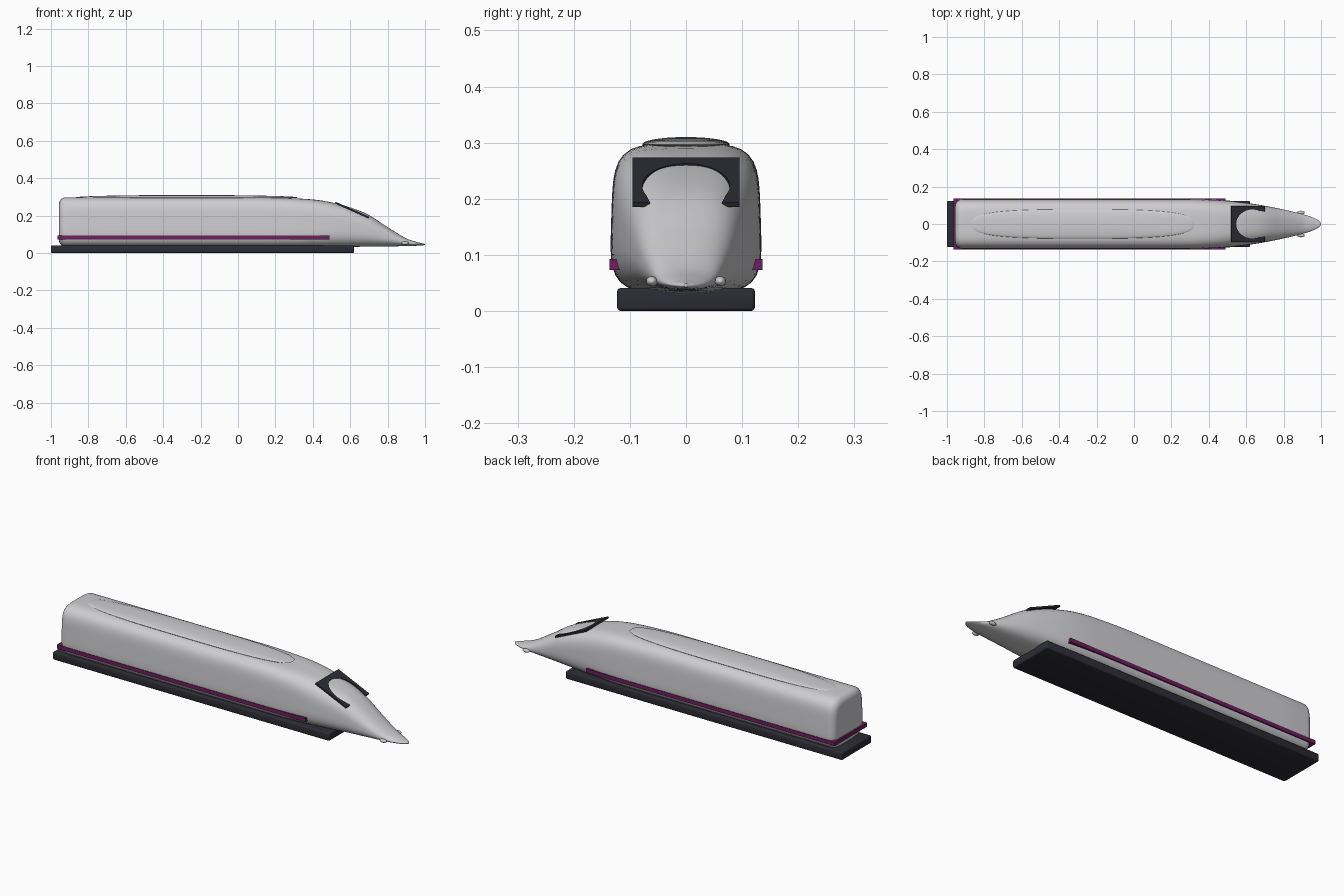
import bpy, bmesh, math

cube = bpy.data.objects.get("Cube")
if cube:
    bpy.data.objects.remove(cube, do_unlink=True)


def material(name, rgb):
    m = bpy.data.materials.new(name)
    m.use_nodes = True
    m.diffuse_color = (*rgb, 1)
    m.node_tree.nodes["Principled BSDF"].inputs["Base Color"].default_value = (*rgb, 1)
    return m


silver = material("silver paint", (0.62, 0.62, 0.64))
charcoal = material("charcoal", (0.025, 0.025, 0.035))
purple = material("purple trim", (0.15, 0.013, 0.11))


def finish(name, bm, mat, smooth=True):
    bmesh.ops.recalc_face_normals(bm, faces=bm.faces[:])
    mesh = bpy.data.meshes.new(name)
    bm.to_mesh(mesh)
    bm.free()
    mesh.materials.append(mat)
    obj = bpy.data.objects.new(name, mesh)
    bpy.context.collection.objects.link(obj)
    if smooth:
        bpy.ops.object.select_all(action='DESELECT')
        obj.select_set(True)
        bpy.context.view_layer.objects.active = obj
        bpy.ops.object.shade_smooth_by_angle(angle=math.radians(40))
    return obj


def box(name, lo, hi, mat, bevel=0):
    bm = bmesh.new()
    bmesh.ops.create_cube(bm, size=1)
    for v in bm.verts:
        v.co = [a + (b - a) * (c + 0.5) for a, b, c in zip(lo, hi, v.co)]
    if bevel:
        bmesh.ops.bevel(bm, geom=bm.edges[:], offset=bevel, segments=3,
                        profile=0.5, affect='EDGES')
    return finish(name, bm, mat, bool(bevel))


# Body: x, half width, bottom, top, squareness of the cross-section
keys = [(-.92, .133, .032, .298, 4.5), (.1, .133, .032, .298, 4.5),
        (.3, .133, .032, .292, 4.3), (.42, .13, .032, .284, 3.8),
        (.52, .123, .032, .266, 3.3), (.62, .11, .033, .237, 3),
        (.7, .097, .034, .203, 2.8), (.8, .077, .035, .138, 2.5),
        (.9, .053, .037, .078, 2.2), (.96, .033, .039, .058, 2),
        (.99, .016, .041, .051, 2), (1, .004, .043, .049, 2)]


def slope(i, j):
    a, b = keys[max(i - 1, 0)], keys[min(i + 1, len(keys) - 1)]
    return (b[j] - a[j]) / (b[0] - a[0])


def blend(i, t, j):
    """Smooth curve through the key sections."""
    a, b = keys[i], keys[i + 1]
    w = b[0] - a[0]
    if i == 0:
        return a[j] + (b[j] - a[j]) * t
    s = t * t * (3 - 2 * t)
    return (a[j] + (b[j] - a[j]) * s + w * slope(i, j) * t * (1 - t) ** 2
            - w * slope(i + 1, j) * t * t * (1 - t))


# Rounded tail first, then the lofted hull and nose
sections = []
radius = 0.037
for k in range(7):
    a = math.pi / 2 * (1 - k / 7)
    inset = radius * (1 - math.cos(a))
    x, w, lo, hi, n = keys[0]
    sections.append((x - radius * math.sin(a), w - inset, lo + inset, hi - inset, n))
STEPS = 6
for i in range(len(keys) - 1):
    for k in range(STEPS):
        t = k / STEPS
        x = keys[i][0] + (keys[i + 1][0] - keys[i][0]) * t
        sections.append((x, *[blend(i, t, j) for j in range(1, 5)]))
sections.append(keys[-1])

bm = bmesh.new()
SIDES = 64
rings = []
for x, w, lo, hi, n in sections:
    ring = []
    for k in range(SIDES):
        a = math.tau * k / SIDES
        c, s = math.cos(a), math.sin(a)
        r = (abs(c) ** n + abs(s) ** n) ** (-1 / n)
        y = w * c * r * (1 - 0.03 * s * r)
        ring.append(bm.verts.new((x, y, (lo + hi) / 2 + (hi - lo) / 2 * s * r)))
    rings.append(ring)
for p, q in zip(rings, rings[1:]):
    for k in range(SIDES):
        m = (k + 1) % SIDES
        bm.faces.new((p[k], p[m], q[m], q[k]))
bm.faces.new(rings[0])
bm.faces.new(rings[-1])
finish("body", bm, silver)

# Low domed roof fairing with a long rounded outline
bm = bmesh.new()
bmesh.ops.create_uvsphere(bm, u_segments=64, v_segments=24, radius=1)
for v in bm.verts:
    flat = math.hypot(v.co.x, v.co.y)
    if flat > 1e-6:
        c, s = abs(v.co.x) / flat, abs(v.co.y) / flat
        r = (c ** 3 + s ** 3) ** (-1 / 3)
    else:
        r = 1
    v.co = (-0.275 + 0.595 * r * v.co.x, 0.078 * r * v.co.y, 0.297 + 0.013 * v.co.z)
finish("roof_fairing", bm, silver)

# Underframe and the trim band that wraps sides and tail
box("underframe", (-1, -0.123, 0), (0.62, 0.123, 0.041), charcoal, 0.007)
box("trim_band", (-0.966, -0.136, 0.073), (0.49, 0.136, 0.093), purple)

# Dark windscreen surround: sloping plate with an arched opening to the front
length = 0.197
outline = [(length, -0.095), (0, -0.095), (0, 0.095), (length, 0.095), (length, 0.064)]
for k in range(25):
    a = math.radians(115 - 230 * k / 24)
    outline.append((0.125 - 0.098 * math.cos(a), 0.078 * math.sin(a)))
outline.append((length, -0.064))
bm = bmesh.new()
face = bm.faces.new([bm.verts.new((u, v, -0.005)) for u, v in outline])
grown = bmesh.ops.extrude_face_region(bm, geom=[face])["geom"]
for g in grown:
    if isinstance(g, bmesh.types.BMVert):
        g.co.z += 0.009
surround = finish("windscreen_surround", bm, charcoal, False)
surround.location = (0.52, 0, 0.27)
surround.rotation_euler = (0, math.atan2(0.08, 0.18), 0)

# Headlights
for name, side in (("left", 1), ("right", -1)):
    bm = bmesh.new()
    bmesh.ops.create_uvsphere(bm, u_segments=24, v_segments=12, radius=1)
    for v in bm.verts:
        v.co = (0.893 + 0.02 * v.co.x, side * 0.061 + 0.01 * v.co.y, 0.053 + 0.009 * v.co.z)
    finish(name + "_headlight", bm, silver)
